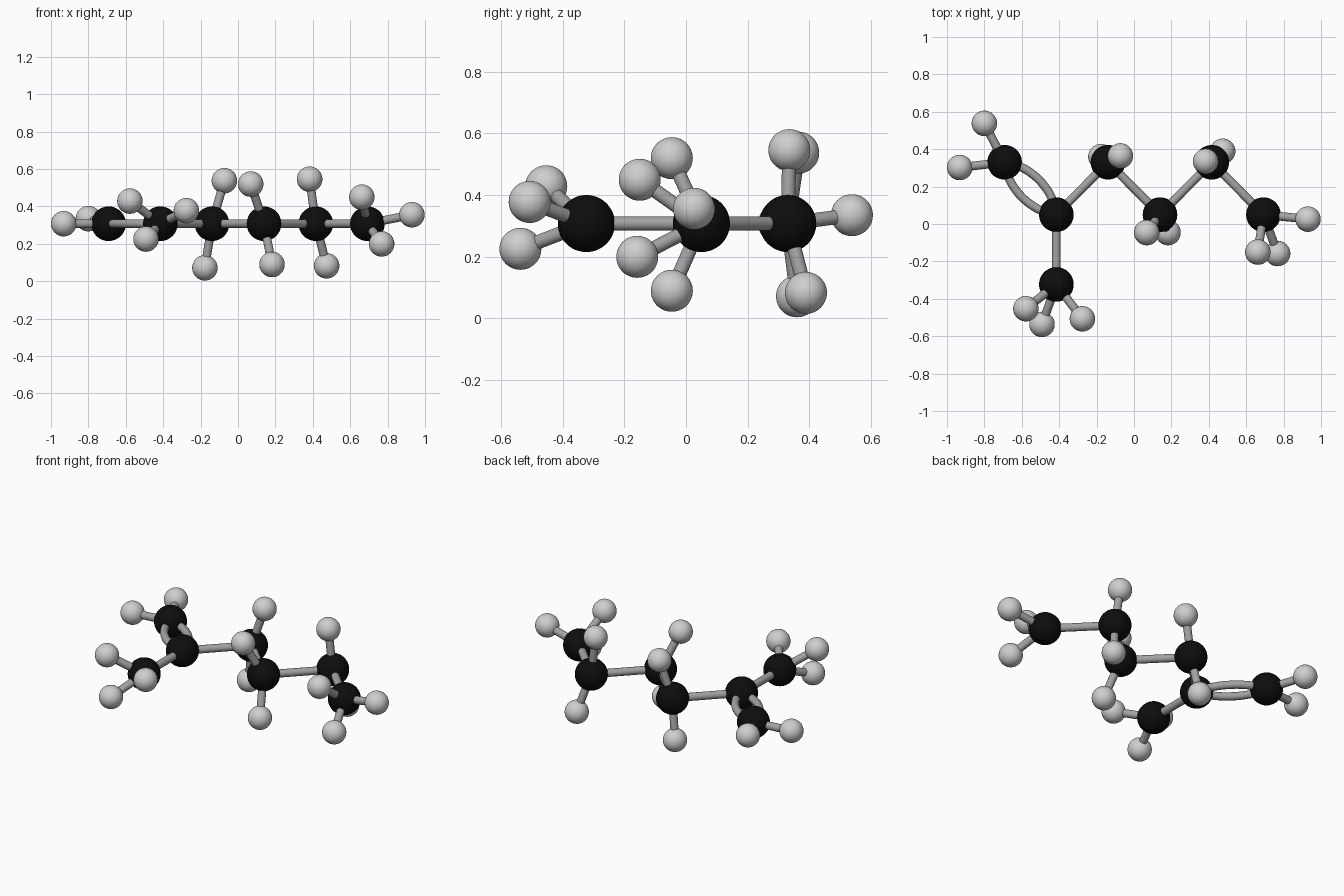
import bpy
from mathutils import Vector

if "Cube" in bpy.data.objects:
    bpy.data.objects.remove(bpy.data.objects["Cube"])

C_RADIUS, H_RADIUS, BOND_RADIUS = 0.0925, 0.068, 0.023
Z = 0.307  # height of the carbon plane


def material(name, value):
    m = bpy.data.materials.new(name)
    m.diffuse_color = (value, value, value, 1)
    m.use_nodes = True
    m.node_tree.nodes["Principled BSDF"].inputs["Base Color"].default_value = m.diffuse_color
    return m


BLACK = material("black", 0.004)
WHITE = material("light grey", 0.62)
GREY = material("bond grey", 0.36)


def finish(name, mat):
    o = bpy.context.object
    o.name = name
    o.data.materials.append(mat)
    bpy.ops.object.shade_smooth()
    return o


def atom(name, pos, radius, mat):
    bpy.ops.mesh.primitive_uv_sphere_add(segments=48, ring_count=24, radius=radius, location=pos)
    finish(name, mat)


def bond(name, a, b):
    d = b - a
    bpy.ops.mesh.primitive_cylinder_add(vertices=24, radius=BOND_RADIUS, depth=d.length,
                                        location=(a + b) / 2)
    o = finish(name, GREY)
    o.rotation_euler = d.to_track_quat('Z', 'Y').to_euler()
    bpy.ops.object.shade_smooth_by_angle()


def curved_bond(name, a, b, bulge):
    # arc in the carbon plane, bowed sideways by bulge
    side = (b - a).cross(Vector((0, 0, 1))).normalized() * bulge * 4 / 3
    cu = bpy.data.curves.new(name, 'CURVE')
    cu.dimensions = '3D'
    cu.bevel_depth = BOND_RADIUS
    cu.bevel_resolution = 4
    cu.resolution_u = 24
    s = cu.splines.new('BEZIER')
    s.bezier_points.add(1)
    for p, co, sign in zip(s.bezier_points, (a, b), (1, -1)):
        out = co + sign * (b - a) * 0.27 + side
        p.co = co
        p.handle_left_type = p.handle_right_type = 'FREE'
        p.handle_right = out if sign > 0 else co * 2 - out
        p.handle_left = co * 2 - out if sign > 0 else out
    cu.materials.append(GREY)
    bpy.context.collection.objects.link(bpy.data.objects.new(name, cu))


# each carbon: position in the plane, then its hydrogens
carbons = [
    ((-0.692, 0.33), [(-0.932, 0.302, 0.307), (-0.80, 0.538, 0.334)]),
    ((-0.415, 0.05), []),
    ((-0.139, 0.33), [(-0.073, 0.364, 0.537), (-0.177, 0.36, 0.071)]),
    ((0.139, 0.05), [(0.068, -0.046, 0.519), (0.182, -0.046, 0.089)]),
    ((0.416, 0.33), [(0.383, 0.335, 0.545), (0.474, 0.389, 0.082)]),
    ((0.692, 0.05), [(0.662, -0.15, 0.449), (0.768, -0.158, 0.199), (0.930, 0.026, 0.355)]),
    ((-0.415, -0.323), [(-0.578, -0.453, 0.428), (-0.492, -0.537, 0.225), (-0.276, -0.507, 0.377)]),
]

points = []
for i, (xy, hydrogens) in enumerate(carbons):
    c = Vector((*xy, Z))
    points.append(c)
    atom(f"carbon_{i}", c, C_RADIUS, BLACK)
    for j, h in enumerate(hydrogens):
        h = Vector(h)
        atom(f"hydrogen_{i}_{j}", h, H_RADIUS, WHITE)
        bond(f"hydrogen_bond_{i}_{j}", c, h)

# single bonds between carbons
for a, b in ((1, 2), (2, 3), (3, 4), (4, 5), (1, 6)):
    bond(f"carbon_bond_{a}_{b}", points[a], points[b])

# double bond: two arcs
for k, bulge in enumerate((0.065, -0.065)):
    curved_bond(f"double_bond_{k}", points[0], points[1], bulge)
